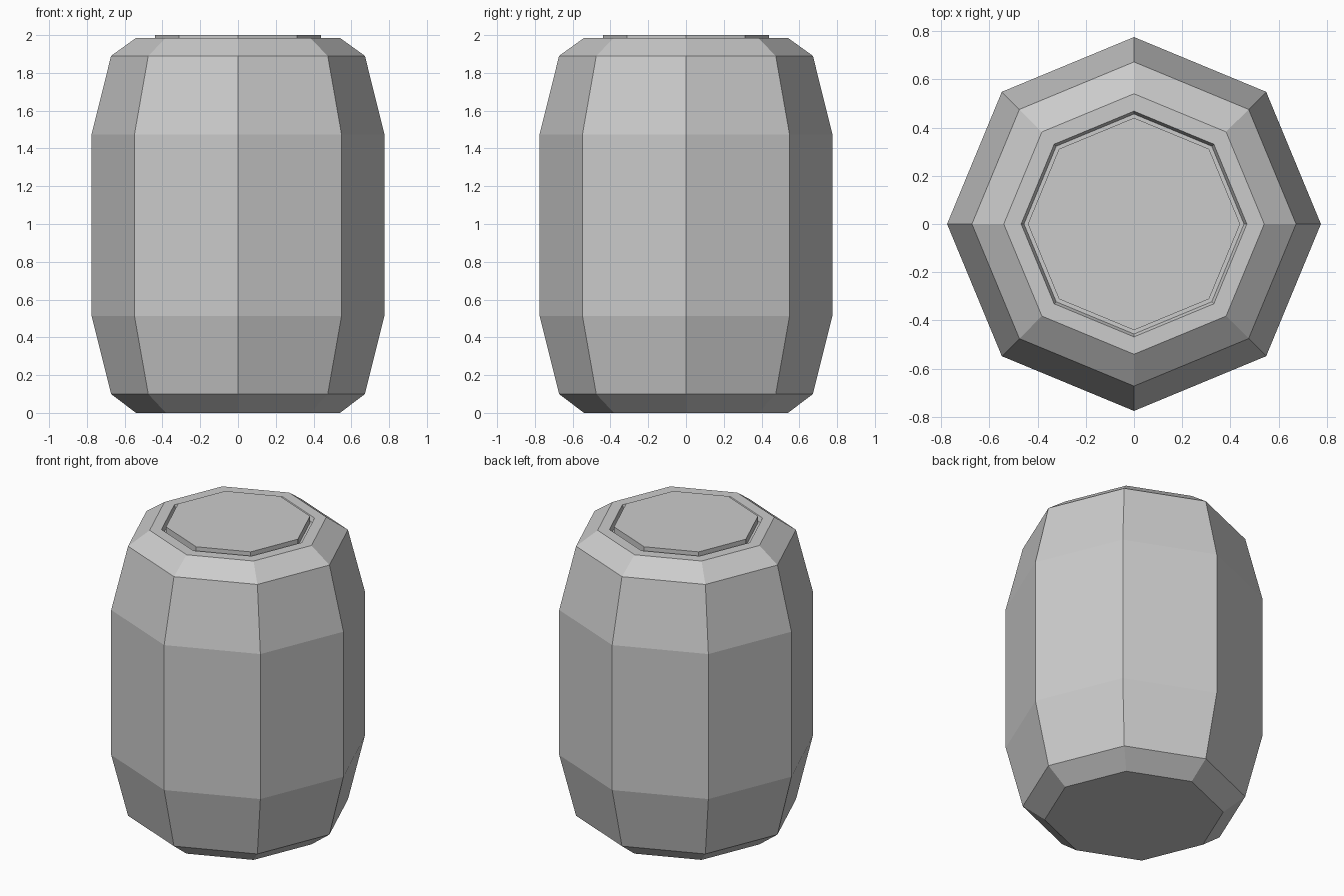
import bpy, bmesh
from math import cos, sin, tau

if "Cube" in bpy.data.objects:
    bpy.data.objects.remove(bpy.data.objects["Cube"])

SIDES = 8

def lathe(name, profile):
    """Spin an (radius, z) profile into a closed, flat-shaded octagonal solid."""
    bm = bmesh.new()
    rings = [[bm.verts.new((r * cos(tau * i / SIDES), r * sin(tau * i / SIDES), z))
              for i in range(SIDES)] for r, z in profile]
    for a, b in zip(rings, rings[1:]):
        for i in range(SIDES):
            j = (i + 1) % SIDES
            bm.faces.new((a[i], a[j], b[j], b[i]))
    bm.faces.new(rings[0][::-1])
    bm.faces.new(rings[-1])
    bmesh.ops.recalc_face_normals(bm, faces=bm.faces[:])
    mesh = bpy.data.meshes.new(name)
    bm.to_mesh(mesh)
    bm.free()
    obj = bpy.data.objects.new(name, mesh)
    bpy.context.collection.objects.link(obj)
    return obj

# Barrel: chamfered foot, bulging staves, chamfered shoulder, rim, groove and raised lid
lathe("barrel", [
    (0.54, 0.0), (0.672, 0.10), (0.775, 0.512), (0.775, 1.475),
    (0.672, 1.89), (0.54, 1.985), (0.468, 1.985),
    (0.456, 1.955), (0.44, 1.955), (0.44, 2.0),
])
